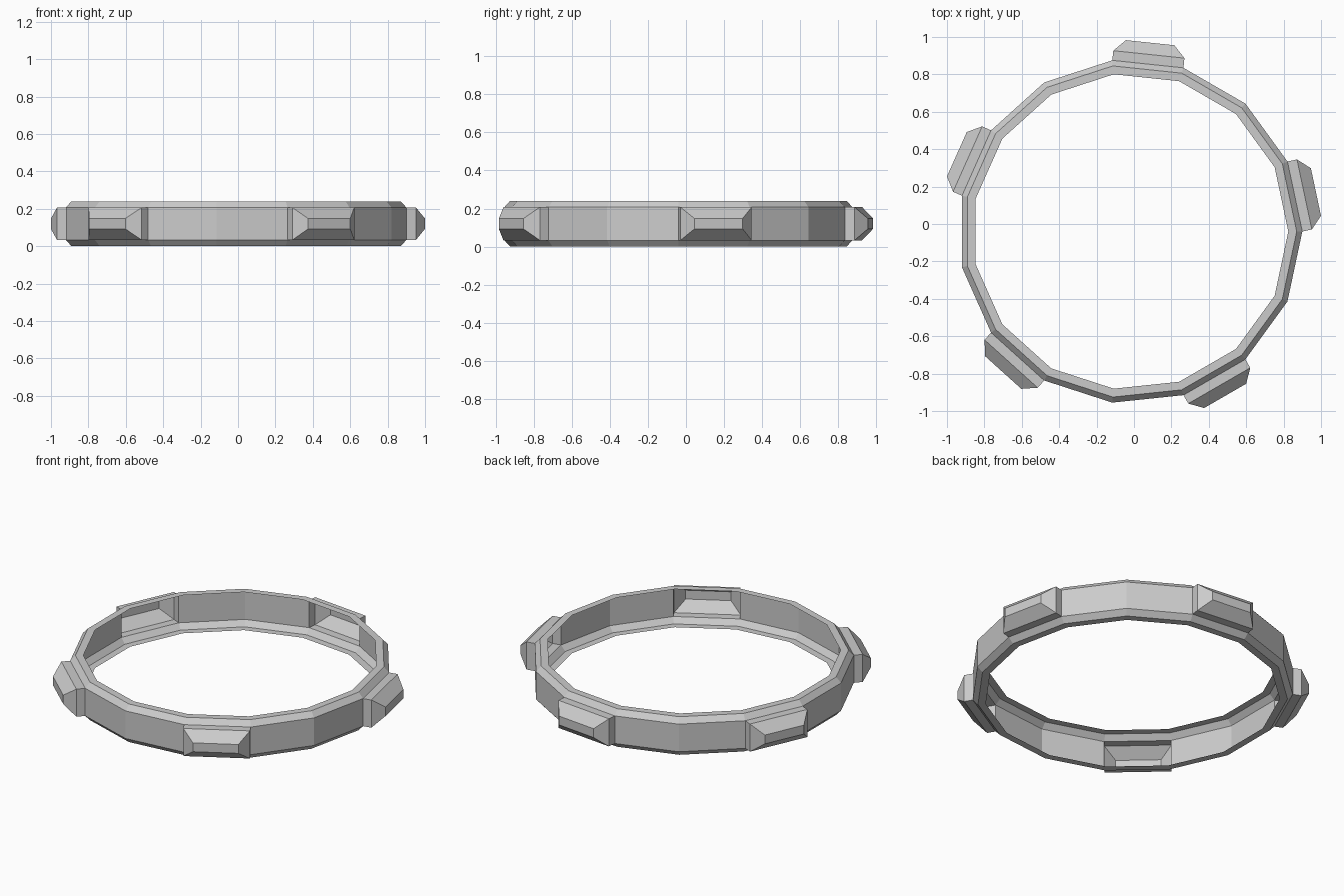
import bpy, bmesh
from math import cos, sin, pi
from mathutils import Vector

if "Cube" in bpy.data.objects:
    bpy.data.objects.remove(bpy.data.objects["Cube"])

SIDES = 15
CENTRE = Vector((-0.02, -0.04, 0))
# open channel section: (radius, height), from lower lip to upper lip
PROFILE = [(0.845, 0.0), (0.89, 0.0), (0.92, 0.033),
           (0.92, 0.207), (0.89, 0.24), (0.845, 0.24)]

bm = bmesh.new()

# ring shell
rings = []
for i in range(SIDES):
    a = 2 * pi * i / SIDES
    rings.append([bm.verts.new(CENTRE + Vector((r * cos(a), r * sin(a), z)))
                  for r, z in PROFILE])
walls = []
for i in range(SIDES):
    p, q = rings[i], rings[(i + 1) % SIDES]
    for j in range(len(PROFILE) - 1):
        f = bm.faces.new((p[j], q[j], q[j + 1], p[j + 1]))
        if j == 2 and i % 3 == 0:
            walls.append((f, 2 * pi * (i + 0.5) / SIDES))


def push(face, out, dist, sx=1.0, sz=1.0):
    """Extrude a wall panel outwards and taper its end."""
    new = bmesh.ops.extrude_discrete_faces(bm, faces=[face])["faces"][0]
    side = Vector((-out.y, out.x, 0))
    mid = new.calc_center_median()
    for v in new.verts:
        d = v.co - mid
        v.co = mid + side * d.dot(side) * sx + Vector((0, 0, d.z * sz)) + out * dist
    return new


# five hollow tapered studs on every third panel
for face, a in walls:
    out = Vector((cos(a), sin(a), 0))
    stud = push(face, out, 0.052)
    push(stud, out, 0.063, 0.68, 0.32)

mesh = bpy.data.meshes.new("studded_ring")
bm.to_mesh(mesh)
bm.free()
obj = bpy.data.objects.new("studded_ring", mesh)
bpy.context.collection.objects.link(obj)
